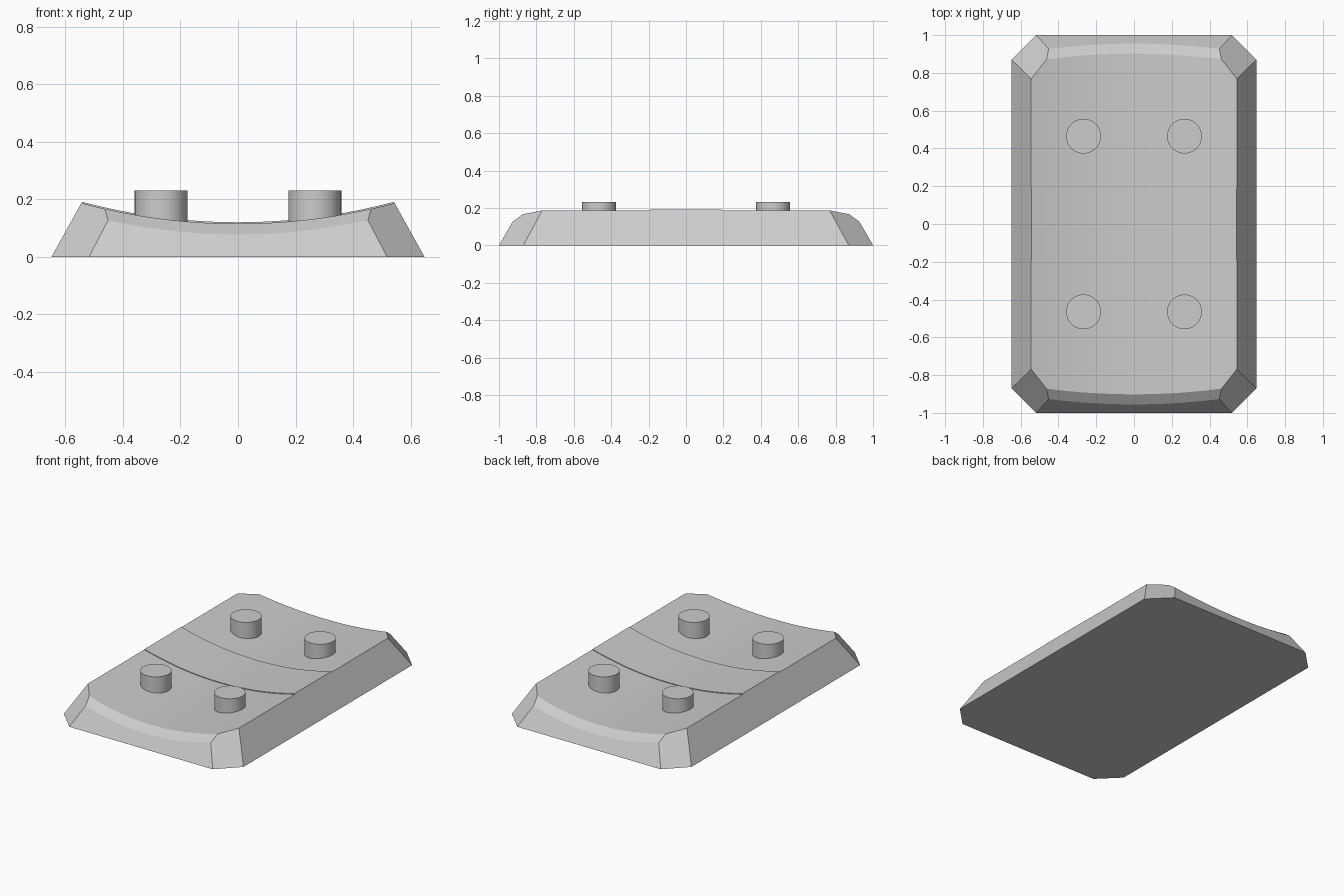
import bpy, bmesh, math
from mathutils import Vector

cube = bpy.data.objects.get("Cube")
if cube:
    bpy.data.objects.remove(cube, do_unlink=True)

HALF_W, HALF_L = 0.648, 1.0     # footprint
CORNER = 0.13                   # corner cut on the footprint
SLOPE = 0.577                   # inward lean of the end walls
RADIUS = 2.1                    # curve of the hollow top
FLOOR = 0.115                   # lowest height of the hollow

grey = bpy.data.materials.new("light grey")
grey.use_nodes = True
COLOUR = (0.604, 0.604, 0.604, 1)
grey.diffuse_color = COLOUR
grey.node_tree.nodes["Principled BSDF"].inputs["Base Color"].default_value = COLOUR


def top(x):
    return FLOOR + RADIUS - math.sqrt(RADIUS ** 2 - x ** 2)


def finish(name, bm):
    bmesh.ops.recalc_face_normals(bm, faces=bm.faces)
    mesh = bpy.data.meshes.new(name)
    bm.to_mesh(mesh)
    bm.free()
    mesh.materials.append(grey)
    obj = bpy.data.objects.new(name, mesh)
    bpy.context.collection.objects.link(obj)
    bpy.ops.object.select_all(action='DESELECT')
    obj.select_set(True)
    bpy.context.view_layer.objects.active = obj
    bpy.ops.object.shade_smooth_by_angle(angle=math.radians(25))
    return obj


def loft(section, steps=48):
    """Sweep a y-z section across x; the section changes with x."""
    bm = bmesh.new()
    rings = []
    for i in range(steps + 1):
        x = 0.68 * (2 * i / steps - 1)
        rings.append([bm.verts.new((x, y, z)) for y, z in section(x)])
    n = len(rings[0])
    for a, b in zip(rings, rings[1:]):
        for k in range(n):
            j = (k + 1) % n
            bm.faces.new((a[k], a[j], b[j], b[k]))
    bm.faces.new(rings[0])
    bm.faces.new(rings[-1])
    return bm


def slice_off(bm, point, normal):
    geom = bm.verts[:] + bm.edges[:] + bm.faces[:]
    cut = bmesh.ops.bisect_plane(bm, geom=geom, plane_co=point,
                                 plane_no=Vector(normal).normalized(), clear_outer=True)
    edges = [e for e in cut["geom_cut"] if isinstance(e, bmesh.types.BMEdge)]
    if edges:
        bmesh.ops.edgeloop_fill(bm, edges=edges)


def cut_sides(bm):
    for sx in (-1, 1):
        slice_off(bm, (sx * HALF_W, 0, 0), (sx, 0, 0.555))


def body_section(x):
    z = top(x)
    low = z - 0.037
    y_low = HALF_L - SLOPE * low
    y_top = HALF_L - SLOPE * z - 0.032
    right = [(HALF_L, 0), (y_low, low), (y_top, z)]
    return right + [(-y, h) for y, h in reversed(right)]


# Hollow-topped body with leaning sides and cut corners
body = loft(body_section)
cut_sides(body)
for sx in (-1, 1):
    for sy in (-1, 1):
        slice_off(body, (sx * HALF_W, sy * (HALF_L - CORNER), 0), (sx, sy, 1.1))
finish("body", body)

# Thin raised band across the middle
band = loft(lambda x: [(-0.19, top(x) - 0.01), (0.19, top(x) - 0.01),
                       (0.19, top(x) + 0.005), (-0.19, top(x) + 0.005)])
cut_sides(band)
finish("middle_band", band)

# Four round pegs
PEG_TOP, PEG_BASE = 0.231, 0.09
for sx, side in ((-1, "right"), (1, "left")):
    for sy, end in ((-1, "front"), (1, "back")):
        bm = bmesh.new()
        bmesh.ops.create_cone(bm, cap_ends=True, segments=48, radius1=0.092,
                              radius2=0.092, depth=PEG_TOP - PEG_BASE)
        bmesh.ops.translate(bm, verts=bm.verts,
                            vec=(sx * 0.267, sy * 0.465, (PEG_TOP + PEG_BASE) / 2))
        finish(f"{end}_{side}_peg", bm)
